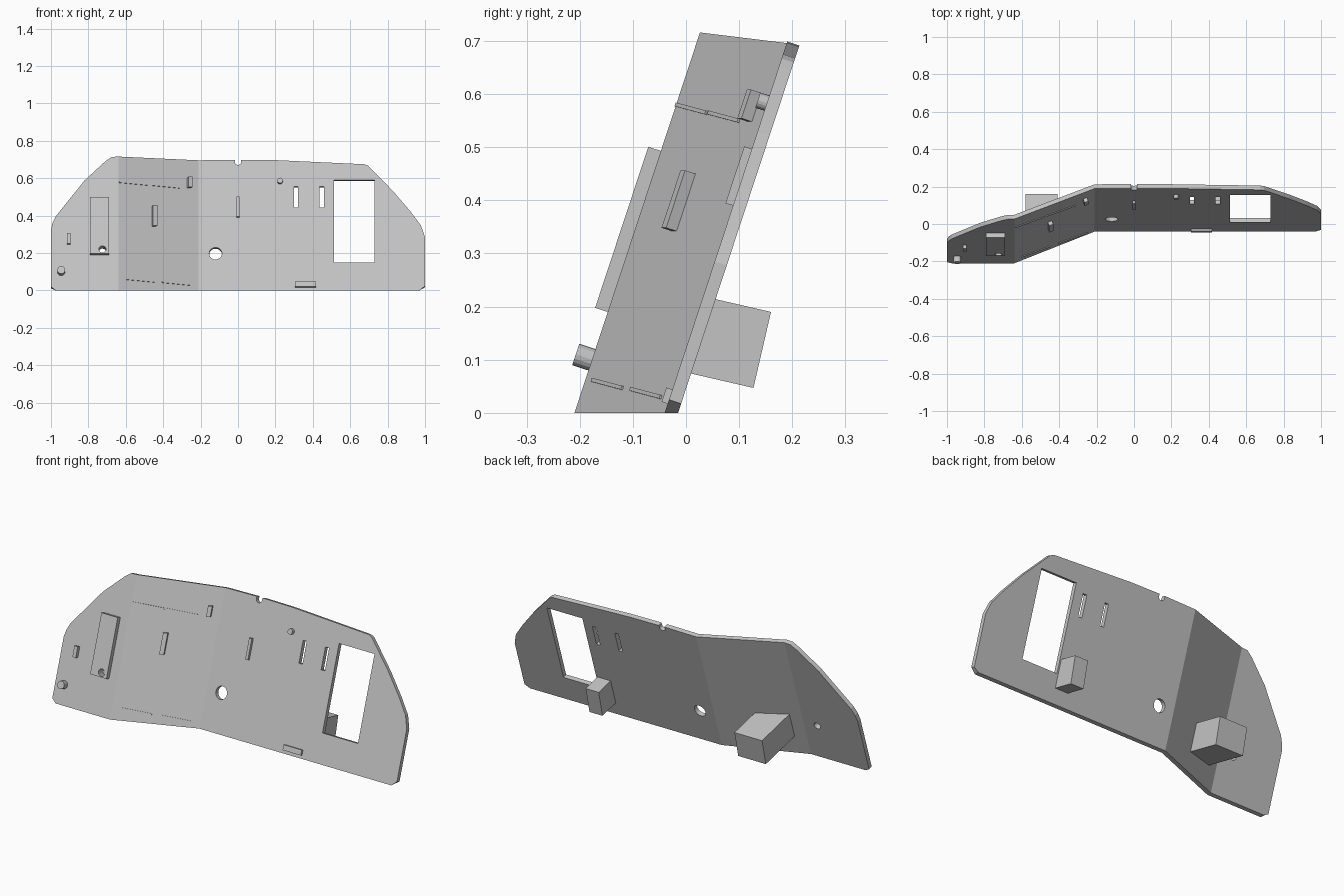
import bpy, bmesh, math
from mathutils import Vector

cube = bpy.data.objects.get("Cube")
if cube:
    bpy.data.objects.remove(cube, do_unlink=True)

grey = bpy.data.materials.new("panel grey")
grey.use_nodes = True
colour = (0.55, 0.55, 0.55, 1)
grey.diffuse_color = colour
grey.node_tree.nodes["Principled BSDF"].inputs["Base Color"].default_value = colour

# Folded, tilted surface: a wing, an angled middle facet and a long main facet
FOLD_A, FOLD_B = -0.64, -0.21
TILT = 0.33
LEAN = 0.395


def surface_y(x, z):
    run = min(max(x, FOLD_A), FOLD_B) - FOLD_A
    return -0.21 + LEAN * run + TILT * z


def make_object(name, bm):
    bmesh.ops.recalc_face_normals(bm, faces=bm.faces)
    mesh = bpy.data.meshes.new(name)
    bm.to_mesh(mesh)
    bm.free()
    mesh.materials.append(grey)
    obj = bpy.data.objects.new(name, mesh)
    bpy.context.collection.objects.link(obj)
    return obj


def prism(name, outline, inner, outer, folded=False):
    """Outline (x, z) on the surface, extruded between two heights along its normal."""
    bm = bmesh.new()
    bm.faces.new([bm.verts.new((x, 0, z)) for x, z in outline])
    if folded:
        for fold in (FOLD_A, FOLD_B):
            bmesh.ops.bisect_plane(bm, geom=bm.verts[:] + bm.edges[:] + bm.faces[:],
                                   plane_co=(fold, 0, 0), plane_no=(1, 0, 0))
    middle = sum(p[0] for p in outline) / len(outline)
    leaning = not folded and FOLD_A < middle < FOLD_B
    normal = Vector((LEAN if leaning else 0, -1, TILT)).normalized()
    for v in bm.verts:
        v.co.y = surface_y(v.co.x, v.co.z)
    front = bm.verts[:]
    grown = bmesh.ops.extrude_face_region(bm, geom=bm.faces[:], use_keep_orig=True)
    back = [g for g in grown["geom"] if isinstance(g, bmesh.types.BMVert)]
    for v in front:
        v.co += normal * outer
    for v in back:
        v.co += normal * inner
        if folded and v.co.z < 0:      # flat foot
            v.co.y -= TILT * v.co.z
            v.co.z = 0
    return make_object(name, bm)


def rect(x0, x1, z0, z1):
    return [(x0, z0), (x1, z0), (x1, z1), (x0, z1)]


def circle(x, z, r, count=24):
    # height stretched so that the hole is round across the tilted surface
    return [(x + r * math.cos(math.tau * i / count),
             z + r * 0.96 * math.sin(math.tau * i / count)) for i in range(count)]


def cut(target, outline):
    cutter = prism("cutter", outline, -0.08, 0.08)
    mod = target.modifiers.new("hole", "BOOLEAN")
    mod.operation, mod.solver, mod.object = "DIFFERENCE", "EXACT", cutter
    graph = bpy.context.evaluated_depsgraph_get()
    mesh = bpy.data.meshes.new_from_object(target.evaluated_get(graph))
    target.modifiers.clear()
    target.data = mesh
    bpy.data.objects.remove(cutter, do_unlink=True)


# Main panel with the small rounded notch in its top edge
notch = [(0.017 * math.cos(math.pi * i / 6), 0.685 - 0.014 * math.sin(math.pi * i / 6))
         for i in range(7)]
outline = [(-0.975, 0), (0.97, 0), (1, 0.025), (1, 0.285), (0.978, 0.348),
           (0.92, 0.425), (0.83, 0.53), (0.71, 0.653), (0.695, 0.667), (0.675, 0.675),
           (0.2, 0.697), (0.017, 0.699)] + notch + [
           (-0.017, 0.699), (-0.21, 0.696), (-0.64, 0.716), (-0.675, 0.714),
           (-0.71, 0.69), (-0.82, 0.589), (-0.975, 0.396), (-0.992, 0.36),
           (-1, 0.325), (-1, 0.02)]
panel = prism("panel", outline, -0.024, 0, folded=True)

# Raised cover on the wing
cover = prism("wing_cover", rect(-0.79, -0.69, 0.19, 0.493), -0.005, 0.025)

# Window, slots and round holes
small_hole = circle(-0.725, 0.213, 0.019)
for hole in (rect(0.513, 0.731, 0.15, 0.592), rect(0.3, 0.322, 0.444, 0.557),
             rect(0.437, 0.46, 0.444, 0.557), circle(-0.12, 0.198, 0.034), small_hole):
    cut(panel, hole)
cut(cover, small_hole)

# Small upright bars on the front
for name, x, half, z0, z1, height in (
        ("wing_bar", -0.905, 0.01, 0.245, 0.3, 0.02),
        ("middle_bar", -0.45, 0.011, 0.342, 0.45, 0.022),
        ("upper_bar", -0.262, 0.01, 0.548, 0.602, 0.022),
        ("centre_bar", 0, 0.008, 0.39, 0.497, 0.015),
        ("foot_bar", 0.362, 0.056, 0.017, 0.044, 0.012)):
    prism(name, rect(x - half, x + half, z0, z1), -0.005, height)

# Thin sloping ridges on the angled facet
for name, x, z in (("upper_ridge_outer", -0.635, 0.576), ("upper_ridge_inner", -0.468, 0.561),
                   ("lower_ridge_outer", -0.602, 0.058), ("lower_ridge_inner", -0.405, 0.041)):
    end, drop = x + 0.155, z - 0.015
    prism(name, [(x, z), (end, drop), (end, drop + 0.007), (x, z + 0.007)], -0.005, 0.004)

# Round button and knob
prism("button", circle(0.225, 0.583, 0.015, 16), -0.005, 0.018)
prism("knob", circle(-0.945, 0.1, 0.021, 16), -0.005, 0.032)

# Boxes behind the panel, tilted and running into its back
for name, x0, x1 in (("large_back_box", -0.58, -0.41), ("small_back_box", 0.425, 0.505)):
    bm = bmesh.new()
    corners = []
    for x in (x0, x1):
        for y, z in ((0.127, 0.047), (0.16, 0.19)):
            slope = 0.23
            base = surface_y(x, 0) + 0.015
            inner = (base + TILT * (z + slope * y)) / (1 + slope * TILT)
            corners += [(x, y, z), (x, inner, z + slope * (y - inner))]
    for co in corners:
        bm.verts.new(co)
    bmesh.ops.convex_hull(bm, input=bm.verts[:])
    bmesh.ops.dissolve_limit(bm, angle_limit=0.01, verts=bm.verts[:], edges=bm.edges[:])
    make_object(name, bm)
